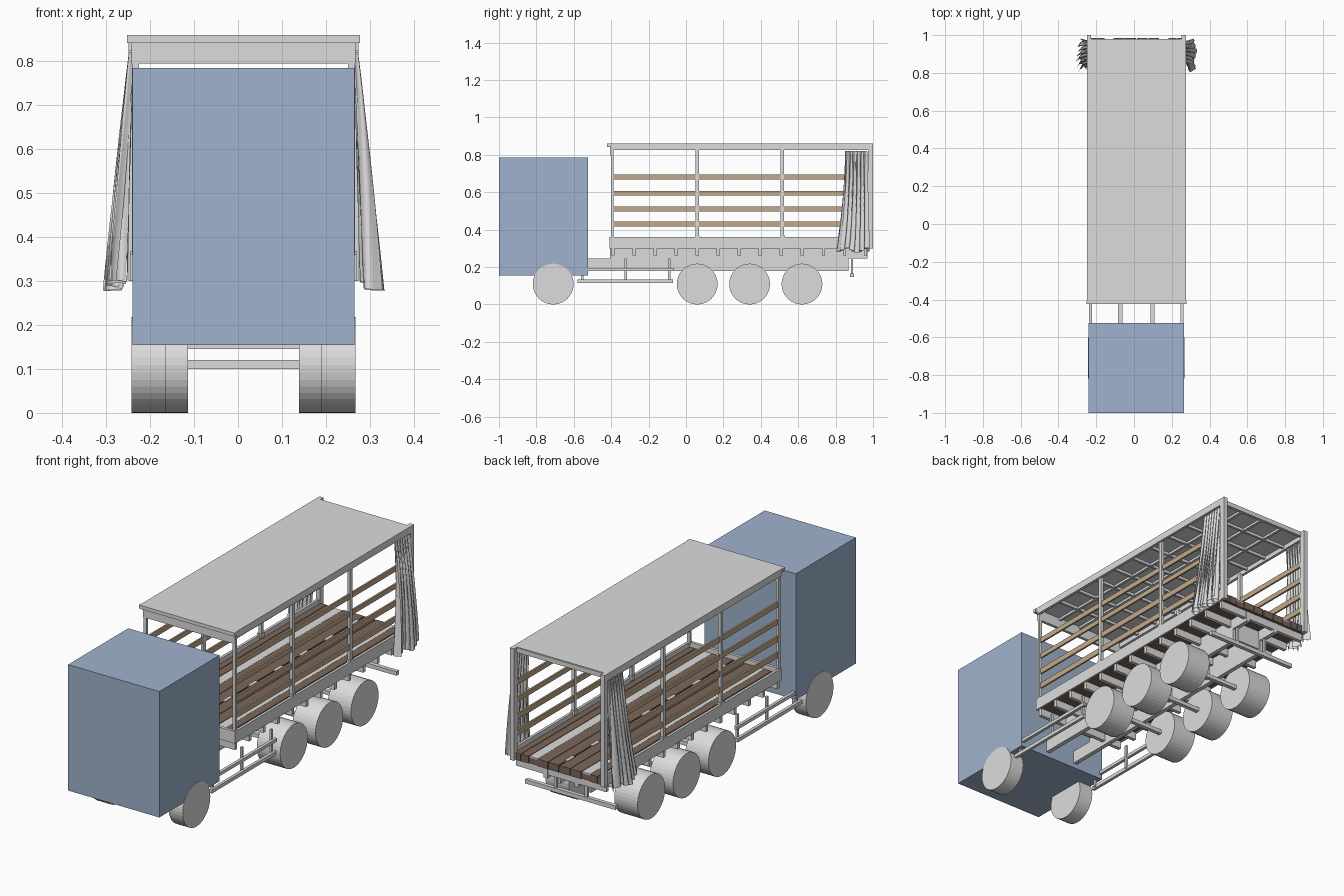
import bpy, bmesh, math
from mathutils import Matrix

old = bpy.data.objects.get("Cube")
if old:
    bpy.data.objects.remove(old, do_unlink=True)

CX = 0.0125   # centre line of the truck body


def material(name, rgb):
    m = bpy.data.materials.new(name)
    m.use_nodes = True
    col = (*rgb, 1)
    m.diffuse_color = col
    m.node_tree.nodes["Principled BSDF"].inputs["Base Color"].default_value = col
    return m


GREY = material("light grey", (0.72, 0.72, 0.72))
BLUE = material("cab blue", (0.35, 0.45, 0.61))
TAN = material("slat wood", (0.54, 0.40, 0.26))
BROWN = material("floor brown", (0.20, 0.135, 0.10))


def finish(name, bm, mat, smooth=False):
    me = bpy.data.meshes.new(name)
    bmesh.ops.recalc_face_normals(bm, faces=bm.faces)
    bm.to_mesh(me)
    bm.free()
    me.materials.append(mat)
    ob = bpy.data.objects.new(name, me)
    bpy.context.collection.objects.link(ob)
    if smooth:
        me.shade_smooth()
    return ob


def boxes(name, mat, specs):
    """One object from boxes given as (x range, y range, z range), x from the centre line."""
    bm = bmesh.new()
    for xr, yr, zr in specs:
        size = [b - a for a, b in (xr, yr, zr)]
        mid = [(a + b) / 2 for a, b in (xr, yr, zr)]
        mid[0] += CX
        mat4 = Matrix.Translation(mid) @ Matrix.Diagonal((*size, 1))
        bmesh.ops.create_cube(bm, size=1, matrix=mat4)
    return finish(name, bm, mat)


def both(xr, yr, zr):
    """The same box on both sides of the centre line."""
    return [(xr, yr, zr), ((-xr[1], -xr[0]), yr, zr)]


def around(c, w):
    return (c - w / 2, c + w / 2)


# Cab
boxes("cab", BLUE, [((-0.2525, 0.2525), (-1, -0.525), (0.155, 0.785))])

# Wheels
def wheel(name, y, outer, width):
    for side, label in ((1, "left"), (-1, "right")):
        bm = bmesh.new()
        spot = Matrix.Translation((CX + side * (outer - width / 2), y, 0.109))
        bmesh.ops.create_cone(bm, cap_ends=True, segments=40, radius1=0.109, radius2=0.109,
                              depth=width, matrix=spot @ Matrix.Rotation(math.pi / 2, 4, "Y"))
        finish(f"{name}_{label}", bm, GREY)


wheel("front_wheel", -0.71, 0.255, 0.077)
for i, y in enumerate((0.06, 0.34, 0.62)):
    wheel(f"rear_outer_wheel_{i + 1}", y, 0.255, 0.077)
    wheel(f"rear_inner_wheel_{i + 1}", y, 0.178, 0.052)

# Chassis rails, stepped at both ends
def chassis_rail(name, x):
    bm = bmesh.new()
    outline = [(-0.53, 0.18), (0.87, 0.18), (0.87, 0.245), (0.97, 0.245),
               (0.97, 0.3), (-0.405, 0.3), (-0.405, 0.245), (-0.53, 0.245)]
    face = bm.faces.new([bm.verts.new((x - 0.011, y, z)) for y, z in outline])
    ext = bmesh.ops.extrude_face_region(bm, geom=[face])
    verts = [v for v in ext["geom"] if isinstance(v, bmesh.types.BMVert)]
    bmesh.ops.translate(bm, verts=verts, vec=(0.022, 0, 0))
    finish(name, bm, GREY)


chassis_rail("chassis_rail_left", CX + 0.085)
chassis_rail("chassis_rail_right", CX - 0.085)
boxes("chassis_crossmembers", GREY,
      [((-0.08, 0.08), around(y, 0.02), (0.2, 0.27)) for y in (-0.3, 0.2, 0.48, 0.85)])
boxes("floor_beams", GREY,
      [((-0.25, 0.25), around(-0.39 + i * 0.1125, 0.018), (0.262, 0.3)) for i in range(13)])

# Axles
boxes("axles", GREY, [((-0.2, 0.2), around(y, 0.02), (0.1, 0.12)) for y in (0.06, 0.34, 0.62)])

# Floor planks, lashing strips and centre cleats
planks = []
for a, b in ((0.003, 0.06), (0.063, 0.12), (0.17, 0.21), (0.213, 0.252)):
    planks += both((a, b), (-0.4, 0.985), (0.3, 0.336))
boxes("floor_planks", BROWN, planks)
boxes("floor_base", BROWN, [((-0.25, 0.25), (-0.4, 0.98), (0.3, 0.328))])
boxes("floor_strips", GREY, both((0.122, 0.168), (-0.4, 0.98), (0.327, 0.335)))
boxes("floor_cleats", GREY,
      [((-0.009, 0.009), around(-0.3 + i * 0.2, 0.06), (0.33, 0.339)) for i in range(7)])

# Side rails and body frame
boxes("side_rails", GREY, both((0.245, 0.258), (-0.41, 0.985), (0.3, 0.36)))
boxes("front_sill", GREY, [((-0.258, 0.258), (-0.41, -0.395), (0.3, 0.36))])
posts = []
for y, w in ((-0.395, 0.014), (0.06, 0.018), (0.515, 0.018)):
    posts += both((0.238, 0.254), around(y, w), (0.35, 0.83))
boxes("side_posts", GREY, posts)
boxes("post_feet", GREY, [b for y in (0.06, 0.515)
                          for b in both((0.236, 0.258), around(y, 0.026), (0.345, 0.368))])
boxes("rear_posts", GREY, both((0.24, 0.262), (0.972, 1.0), (0.3, 0.86)))

# Wooden side slats
slats = []
for z, h in ((0.43, 0.028), (0.51, 0.028), (0.595, 0.024), (0.682, 0.026)):
    slats += both((0.24, 0.249), (-0.39, 0.975), around(z, h))
boxes("side_slats", TAN, slats)

# Roof with its grid of bars
boxes("roof_skin", GREY, [((-0.262, 0.262), (-0.415, 0.975), (0.848, 0.86))])
boxes("roof_rails", GREY, both((0.248, 0.262), (-0.4, 0.985), (0.825, 0.859)))
boxes("roof_front_header", GREY, [((-0.255, 0.255), (-0.405, -0.39), (0.795, 0.85))])
boxes("roof_front_lip", GREY, [((-0.265, 0.265), (-0.423, -0.405), (0.842, 0.86))])
boxes("roof_rear_header", GREY, [((-0.25, 0.25), (0.965, 0.98), (0.835, 0.858))])
boxes("roof_cross_bars", GREY,
      [((-0.25, 0.25), around(-0.39 + i * 0.136, 0.012), (0.834, 0.849)) for i in range(1, 10)])
boxes("roof_long_bars", GREY,
      [(around(x, 0.012), (-0.39, 0.97), (0.836, 0.849)) for x in (-0.125, 0, 0.125)])

# Side guards between the axles
guards = both((0.235, 0.25), (-0.575, -0.065), (0.178, 0.194))
guards += both((0.235, 0.25), (-0.58, -0.07), (0.114, 0.132))
for y in (-0.555, -0.322, -0.09):
    guards += both((0.229, 0.239), around(y, 0.012), (0.12, 0.245 if y > -0.5 else 0.185))
boxes("side_guards", GREY, guards)

# Rear underrun bar and hangers
boxes("rear_bar", GREY, [((-0.25, 0.25), (0.878, 0.898), (0.146, 0.166))])
boxes("rear_bar_hangers", GREY, both((0.078, 0.092), (0.882, 0.894), (0.16, 0.25)))


# Gathered curtains at the rear corners
def curtain(name, side):
    bm = bmesh.new()
    cols, rows, folds = 72, 14, 6
    grid = []
    for r in range(rows + 1):
        v = r / rows                                   # 0 at the top, 1 at the hem
        row = []
        for c in range(cols + 1):
            u = c / cols
            wave = math.sin(u * folds * math.tau + 1.2 * v + side)
            sway = math.sin(u * 9 + 2 * side)
            y0, y1 = 0.85 - 0.04 * v ** 2, 0.965 + 0.005 * v
            y = y0 + (y1 - y0) * u + (0.004 + 0.008 * v) * math.cos(u * folds * 2 * math.tau)
            x = 0.255 + 0.037 * v ** 0.9 + (0.006 + 0.016 * v) * wave + 0.007 * v * sway
            z = 0.82 - v * (0.53 + 0.012 * sway)
            row.append(bm.verts.new((CX + side * x, y, z)))
        grid.append(row)
    for upper, lower in zip(grid, grid[1:]):
        for c in range(cols):
            bm.faces.new((upper[c], upper[c + 1], lower[c + 1], lower[c]))
    finish(name, bm, GREY, smooth=True)


curtain("curtain_left", 1)
curtain("curtain_right", -1)
